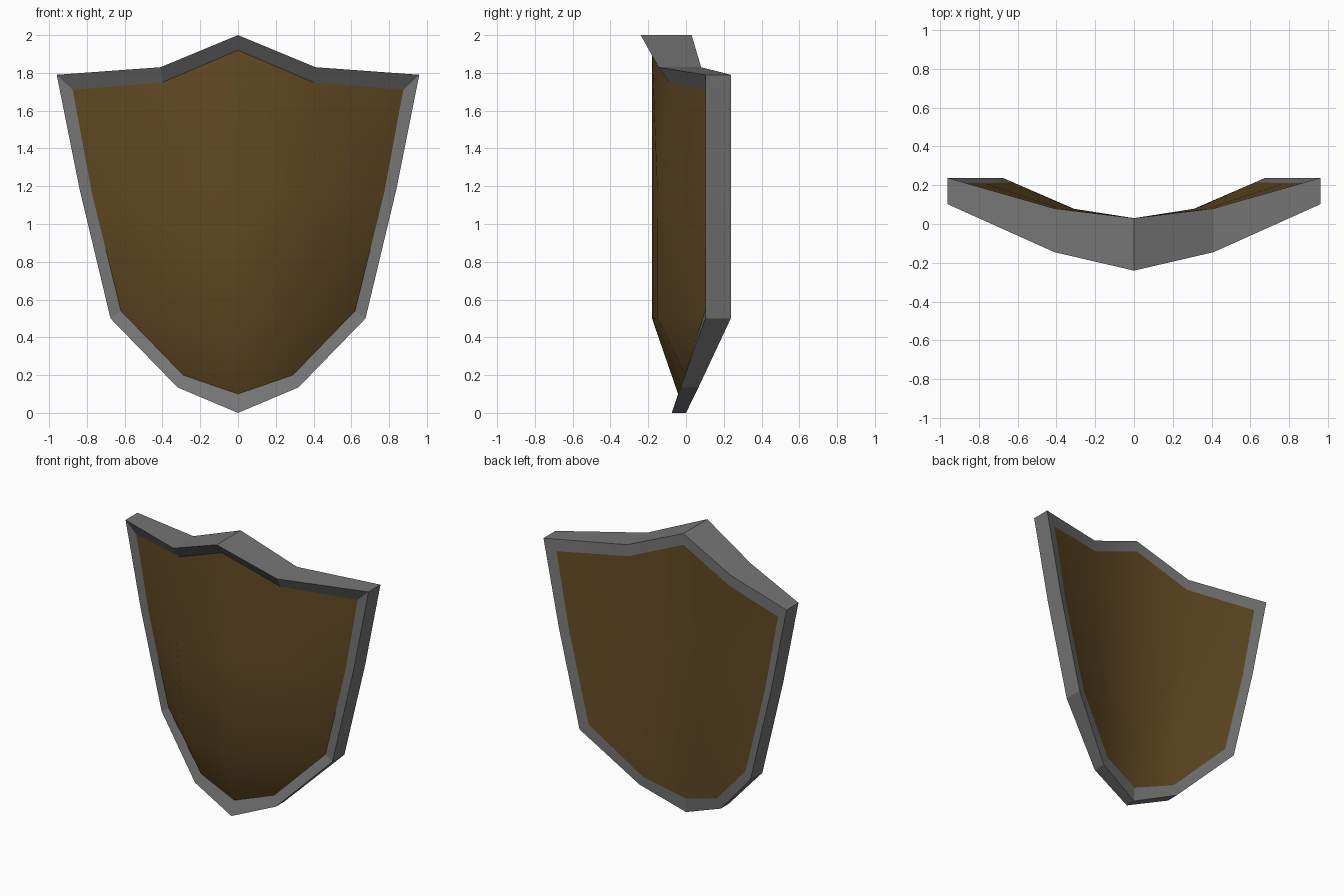
import bpy, bmesh, math

if "Cube" in bpy.data.objects:
    bpy.data.objects.remove(bpy.data.objects["Cube"])


def material(name, rgb):
    m = bpy.data.materials.new(name)
    m.diffuse_color = (*rgb, 1)
    m.use_nodes = True
    m.node_tree.nodes["Principled BSDF"].inputs["Base Color"].default_value = m.diffuse_color
    return m


STEEL = material("grey steel", (0.18, 0.18, 0.18))
WOOD = material("brown wood", (0.12, 0.067, 0.017))

# Right half outline, top centre to bottom tip: x, z, front y, back y
OUTER = [(0, 2, -.24, .03), (.41, 1.83, -.145, .08), (.96, 1.79, .102, .237),
         (.84, 1.19, .102, .237), (.675, .5, .102, .237), (.32, .135, -.028, .066),
         (0, 0, -.075, 0)]
INNER = [(0, 1.92, -.18, .03), (.40, 1.75, -.09, .078), (.875, 1.71, .102, .212),
         (.775, 1.17, .102, .212), (.62, .54, .102, .213), (.29, .20, -.005, .07),
         (0, .10, -.042, .006)]
# Curved interior of the board: upper centre, upper middle, lower centre, lower middle
BODY = [(0, 1.18, -.18, .03), (.38, 1.18, -.152, .08),
        (0, .5, -.18, .03), (.32, .5, -.15, .08)]
BOARD_FACES = [(0, 1, 8, 7), (1, 2, 3, 8), (7, 8, 10, 9),
               (8, 3, 4, 10), (9, 10, 5, 6), (10, 4, 5)]


def front(pts):
    return [(x, yf, z) for x, z, yf, yb in pts]


def back(pts):
    return [(x, yb, z) for x, z, yf, yb in pts]


def build(name, verts, faces, mat, angle):
    """Mesh a right half, mirror it across x = 0, smooth below the angle."""
    bm = bmesh.new()
    vs = [bm.verts.new(v) for v in verts]
    for f in faces:
        bm.faces.new([vs[i] for i in f])
    half = bm.verts[:] + bm.edges[:] + bm.faces[:]
    dup = bmesh.ops.duplicate(bm, geom=half)["geom"]
    for v in (g for g in dup if isinstance(g, bmesh.types.BMVert)):
        v.co.x *= -1
    bmesh.ops.reverse_faces(bm, faces=[g for g in dup if isinstance(g, bmesh.types.BMFace)])
    bmesh.ops.remove_doubles(bm, verts=bm.verts[:], dist=1e-4)
    me = bpy.data.meshes.new(name)
    bm.to_mesh(me)
    bm.free()
    me.materials.append(mat)
    ob = bpy.data.objects.new(name, me)
    bpy.context.collection.objects.link(ob)
    bpy.ops.object.select_all(action='DESELECT')
    ob.select_set(True)
    bpy.context.view_layer.objects.active = ob
    bpy.ops.object.shade_smooth_by_angle(angle=math.radians(angle))
    return ob


# Metal rim: front lip, outer wall and back lip as a strip of four rails
n = len(OUTER)
rails = front(INNER) + front(OUTER) + back(OUTER) + back(INNER)
strip = [(r * n + i, (r + 1) * n + i, (r + 1) * n + i + 1, r * n + i + 1)
         for r in range(3) for i in range(n - 1)]
build("rim", rails, strip, STEEL, 15)

# Wooden board, front and back faces
build("front_board", front(INNER + BODY), [f for f in BOARD_FACES], WOOD, 60)
build("back_board", back(INNER + BODY), [f[::-1] for f in BOARD_FACES], WOOD, 60)
